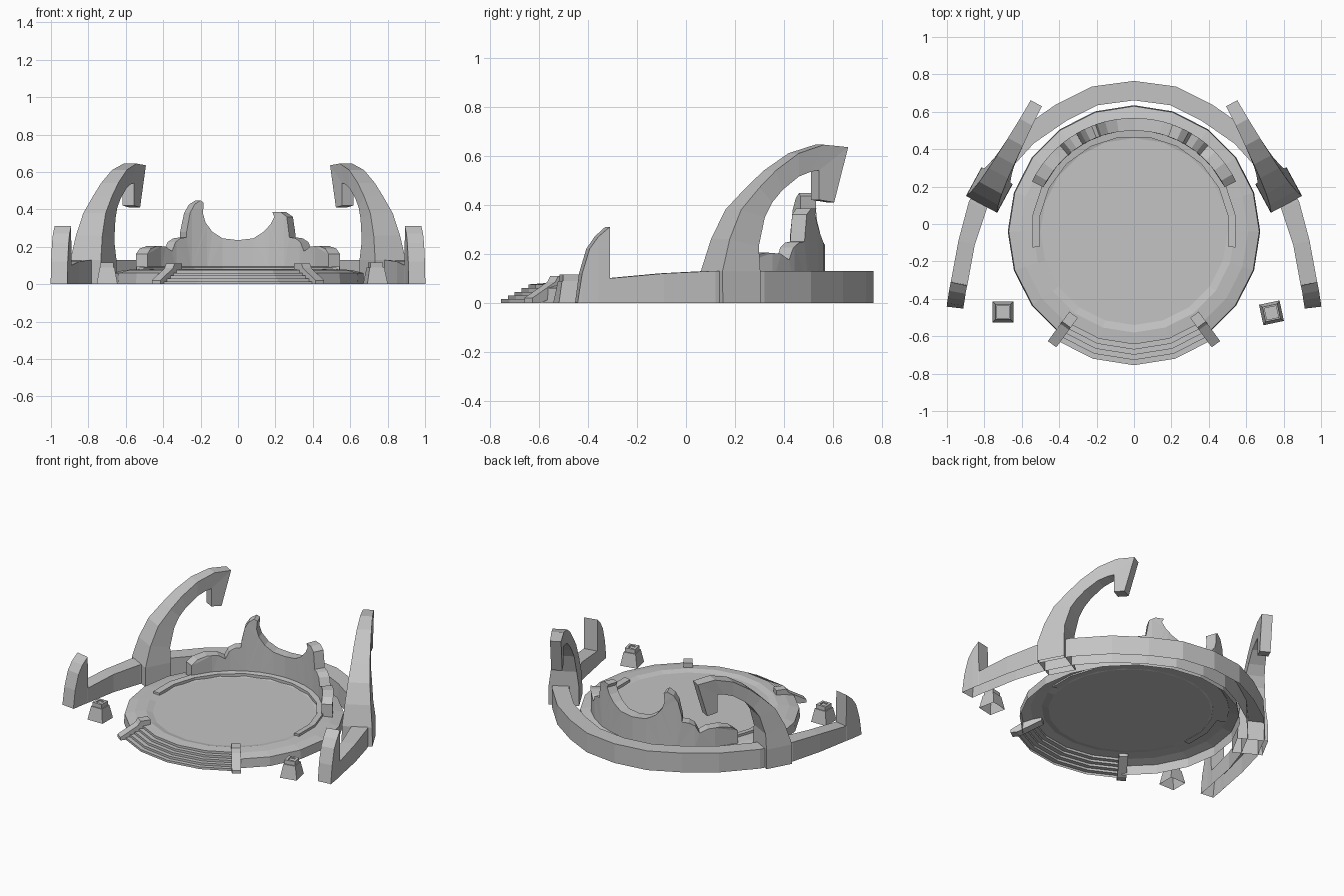
import bpy, bmesh
from math import sin, cos, radians, pi, asin, sqrt, ceil
from mathutils import Vector, Matrix

cube = bpy.data.objects.get("Cube")
if cube:
    bpy.data.objects.remove(cube, do_unlink=True)

stone = bpy.data.materials.new("pale_grey_stone")
stone.use_nodes = True
COLOUR = (0.55, 0.55, 0.55, 1)
stone.diffuse_color = COLOUR
stone.node_tree.nodes["Principled BSDF"].inputs["Base Color"].default_value = COLOUR

CENTRE_Y = -0.04


def finish(bm, name):
    bmesh.ops.remove_doubles(bm, verts=bm.verts, dist=0.0001)
    bmesh.ops.recalc_face_normals(bm, faces=bm.faces)
    mesh = bpy.data.meshes.new(name)
    bm.to_mesh(mesh)
    bm.free()
    mesh.materials.append(stone)
    obj = bpy.data.objects.new(name, mesh)
    bpy.context.collection.objects.link(obj)
    return obj


def loft(name, rings, closed=True, cap_start=False, cap_end=False):
    """Join rings of points with quads."""
    bm = bmesh.new()
    rows = [[bm.verts.new(p) for p in ring] for ring in rings]
    n = len(rows[0])
    for a, b in zip(rows, rows[1:]):
        for i in range(n if closed else n - 1):
            j = (i + 1) % n
            bm.faces.new((a[i], a[j], b[j], b[i]))
    if cap_start:
        bm.faces.new(rows[0][::-1])
    if cap_end:
        bm.faces.new(rows[-1])
    return finish(bm, name)


def revolve(name, profile, start, end, cx=0, cy=CENTRE_Y, step=18, caps=False):
    """Sweep an (r, z) profile round a vertical axis, angles in degrees."""
    count = ceil((end - start) / step)
    rings = []
    for k in range(count + 1):
        a = radians(start + (end - start) * k / count)
        rings.append([(cx + r * cos(a), cy + r * sin(a), z) for r, z in profile])
    return loft(name, rings, caps, caps, caps)


def disc(name, radius, z, sides=20):
    bm = bmesh.new()
    bmesh.ops.create_circle(bm, cap_ends=True, segments=sides, radius=radius,
                            matrix=Matrix.Translation((0, CENTRE_Y, z)))
    return finish(bm, name)


# Round platform: outer rim, front steps and floor
rim = [(0.675, 0), (0.67, 0.06), (0.61, 0.075), (0.54, 0.08), (0.5, 0.07)]
revolve("platform_rim", rim, -54, 234)
stairs = []
for i in range(5):
    r = 0.715 - 0.028 * i
    stairs += [(r, 0.015 * i), (r, 0.015 * (i + 1))]
revolve("front_steps", stairs + rim[-2:], 234, 306)
disc("floor", 0.5, 0.07)
disc("floor_medallion", 0.23, 0.072)

# Low raised kerb round the back of the floor
kerb = [(0.51, 0.07), (0.51, 0.09), (0.55, 0.095), (0.55, 0.07)]
revolve("back_kerb", kerb, -9, 189, caps=True)

# Rails beside the steps
rail_profile = [(0.55, 0.06), (0.55, 0.11), (0.615, 0.11), (0.63, 0.085),
                (0.745, 0.02), (0.745, 0), (0.70, 0)]
for side, label in ((1, "left"), (-1, "right")):
    out = Vector((side * sin(radians(36)), -cos(radians(36)), 0))
    across = Vector((-out.y, out.x, 0)) * 0.028
    rings = [[Vector((0, CENTRE_Y, z)) + out * r + across * s for r, z in rail_profile]
             for s in (-1, 1)]
    loft(label + "_stair_rail", rings, True, True, True)

# Square pedestals with a recessed cap
pedestal = [(0.056, 0), (0.04, 0.088), (0.034, 0.088), (0.034, 0.115),
            (0.018, 0.115), (0.018, 0.108), (0, 0.108)]
for label, x, y, turn in (("left", 0.735, -0.475, 57), ("right", -0.70, -0.47, 45)):
    profile = [(r * sqrt(2), z) for r, z in pedestal]
    revolve(label + "_pedestal", profile, turn, turn + 360, x, y, 90)

# Curved outer wall: half the centreline with top heights, mirrored;
# each end rises in a pointed horn
half_path = [(0.21, 0.685, 0.13), (0.39, 0.595, 0.13), (0.57, 0.47, 0.13),
             (0.735, 0.29, 0.13), (0.835, 0.1, 0.13), (0.895, -0.1, 0.12),
             (0.935, -0.318, 0.1), (0.936, -0.32, 0.31), (0.945, -0.365, 0.27),
             (0.95, -0.40, 0.22), (0.955, -0.43, 0.12), (0.957, -0.447, 0.002)]
path = [(-x, y, z) for x, y, z in reversed(half_path)] + [(0, 0.713, 0.13)] + half_path
rings = []
for i, (x, y, z) in enumerate(path):
    before, after = path[max(i - 1, 0)], path[min(i + 1, len(path) - 1)]
    t = Vector((after[0] - before[0], after[1] - before[1], 0)).normalized()
    side = Vector((-t.y, t.x, 0)) * (0.052 if z == 0.13 else 0.045)
    p = Vector((x, y, 0))
    up = Vector((0, 0, z))
    rings.append([p - side, p - side + up, p + side + up, p + side])
loft("outer_wall", rings, closed=False)

# Tall hooked arches: (outer s, outer z, inner s, inner z, half thickness)
stations = [(0, 0, 0.175, 0, 0.095), (0, 0.13, 0.175, 0.13, 0.093),
            (0.04, 0.26, 0.175, 0.23, 0.08), (0.10, 0.38, 0.21, 0.35, 0.068),
            (0.19, 0.47, 0.25, 0.41, 0.058), (0.27, 0.54, 0.30, 0.46, 0.052),
            (0.38, 0.61, 0.38, 0.515, 0.045), (0.50, 0.645, 0.44, 0.535, 0.038),
            (0.615, 0.635, 0.48, 0.54, 0.034), (0.55, 0.41, 0.48, 0.42, 0.034)]
for side, label in ((1, "left"), (-1, "right")):
    base = Vector((side * 0.815, 0.105, 0))
    along = Vector((-side * 0.476, 0.879, 0))
    across = Vector((along.y, -along.x, 0))
    rings = []
    for so, zo, si, zi, h in stations:
        a = base + along * so + Vector((0, 0, zo))
        b = base + along * si + Vector((0, 0, zi))
        rings.append([a - across * h, a + across * h, b + across * h, b - across * h])
    loft(label + "_hooked_arch", rings, cap_end=True)

# Wave-shaped crest behind the floor: flat outline, sliced and bent round an arc
right_lobes = [(0.30, 0.25), (0.335, 0.245), (0.365, 0.225), (0.385, 0.175),
               (0.42, 0.2), (0.47, 0.205), (0.51, 0.19), (0.53, 0.16), (0.53, 0.07)]
left_horn = [(-0.30, 0.28), (-0.28, 0.38), (-0.255, 0.425), (-0.22, 0.448),
             (-0.2, 0.435), (-0.205, 0.38), (-0.19, 0.33), (-0.15, 0.28)]
hollow = [(-0.09, 0.245), (0, 0.235), (0.09, 0.245), (0.15, 0.28), (0.19, 0.32)]
right_horn = [(0.213, 0.36), (0.2, 0.385), (0.25, 0.385), (0.285, 0.36), (0.295, 0.29)]
outline = [(-x, z) for x, z in reversed(right_lobes)] + left_horn + hollow
outline += right_horn + right_lobes

bm = bmesh.new()
bm.faces.new([bm.verts.new((x, 0, z)) for x, z in outline])
for k in range(-5, 6):
    bmesh.ops.bisect_plane(bm, geom=bm.verts[:] + bm.edges[:] + bm.faces[:],
                           plane_co=(k * 0.09, 0, 0), plane_no=(1, 0, 0))
bmesh.ops.triangulate(bm, faces=bm.faces)
front = bm.verts[:]
made = bmesh.ops.extrude_face_region(bm, geom=bm.faces[:], use_keep_orig=True)
back = {g for g in made["geom"] if isinstance(g, bmesh.types.BMVert)}
for v in bm.verts:
    a = pi / 2 - asin(v.co.x / 0.59)
    r = 0.608 if v in back else 0.54
    v.co = (r * cos(a), CENTRE_Y + r * sin(a), v.co.z)
finish(bm, "wave_crest")
